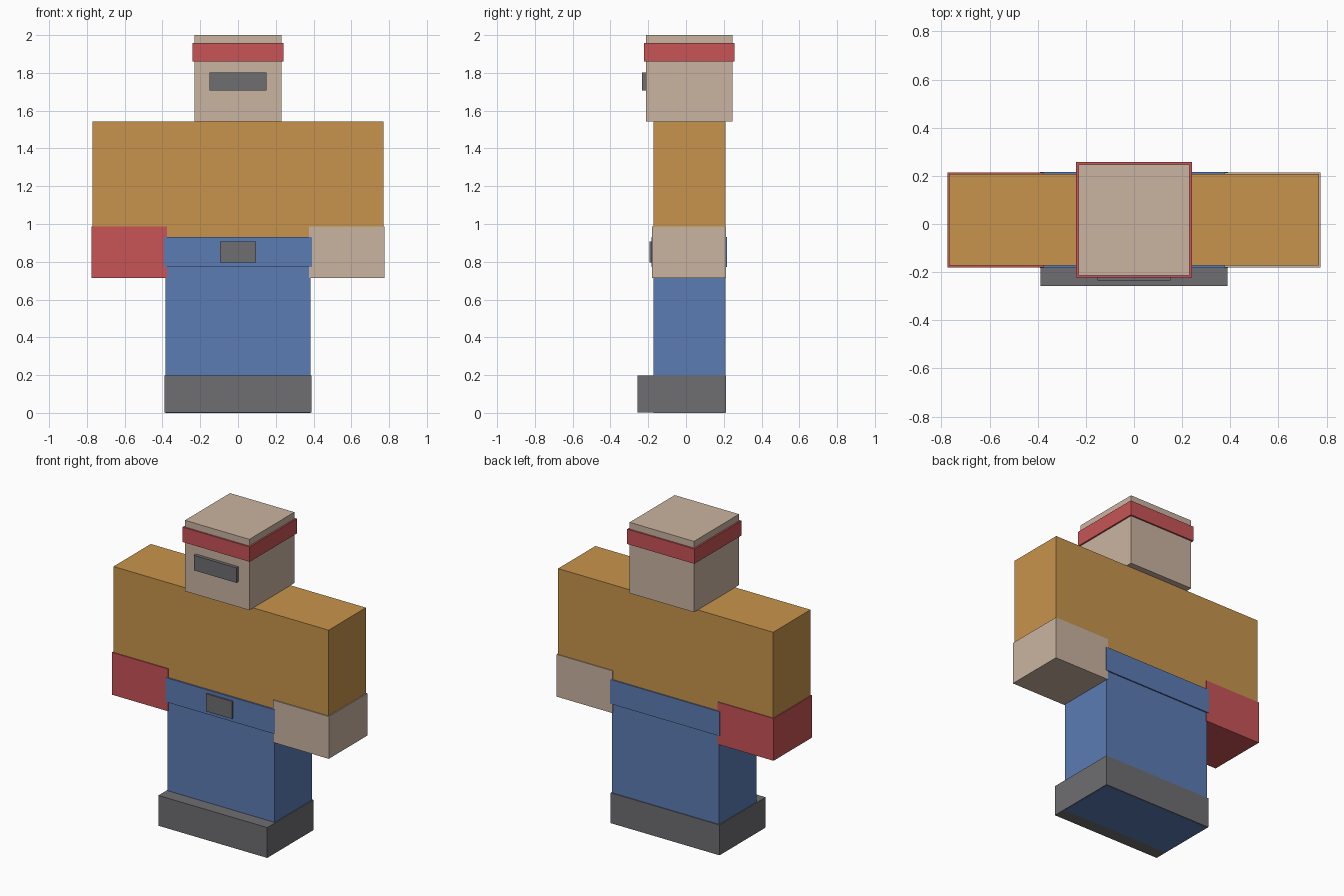
import bpy
import bmesh

if "Cube" in bpy.data.objects:
    bpy.data.objects.remove(bpy.data.objects["Cube"])


def linear(c):
    c /= 255
    return c / 12.92 if c <= 0.04045 else ((c + 0.055) / 1.055) ** 2.4


def material(name, r, g, b):
    m = bpy.data.materials.new(name)
    m.diffuse_color = (linear(r), linear(g), linear(b), 1)
    m.use_nodes = True
    m.node_tree.nodes["Principled BSDF"].inputs["Base Color"].default_value = m.diffuse_color
    return m


tan = material("tan", 202, 180, 160)
red = material("red", 200, 84, 86)
orange = material("orange", 200, 148, 76)
blue = material("blue", 92, 124, 180)
grey = material("dark grey", 110, 110, 113)


def box(name, mat, x, y, z):
    """Flat-sided block spanning the given (min, max) ranges."""
    bm = bmesh.new()
    bmesh.ops.create_cube(bm, size=1)
    for v in bm.verts:
        v.co = [lo + (c + 0.5) * (hi - lo) for c, (lo, hi) in zip(v.co, (x, y, z))]
    mesh = bpy.data.meshes.new(name)
    bm.to_mesh(mesh)
    bm.free()
    mesh.materials.append(mat)
    obj = bpy.data.objects.new(name, mesh)
    bpy.context.collection.objects.link(obj)
    return obj


# Lower body
box("shoes", grey, (-0.389, 0.389), (-0.257, 0.213), (0.001, 0.197))
box("trousers", blue, (-0.383, 0.383), (-0.173, 0.208), (0, 0.8))
box("waistband", blue, (-0.391, 0.391), (-0.183, 0.216), (0.773, 0.93))
box("buckle", grey, (-0.094, 0.094), (-0.193, -0.173), (0.795, 0.908))

# Upper body with sleeves
box("shirt_and_sleeves", orange, (-0.769, 0.769), (-0.173, 0.208), (0.92, 1.542))

# Hands, one gloved in red
for name, mat, s in (("bare_hand", tan, 1), ("gloved_hand", red, -1)):
    box(name, mat, tuple(sorted((s * 0.376, s * 0.775))), (-0.18, 0.213), (0.715, 0.988))

# Head
box("head", tan, (-0.23, 0.23), (-0.213, 0.247), (1.542, 2.0))
box("headband", red, (-0.24, 0.24), (-0.223, 0.257), (1.861, 1.957))
box("eye_visor", grey, (-0.152, 0.152), (-0.234, -0.205), (1.706, 1.803))
